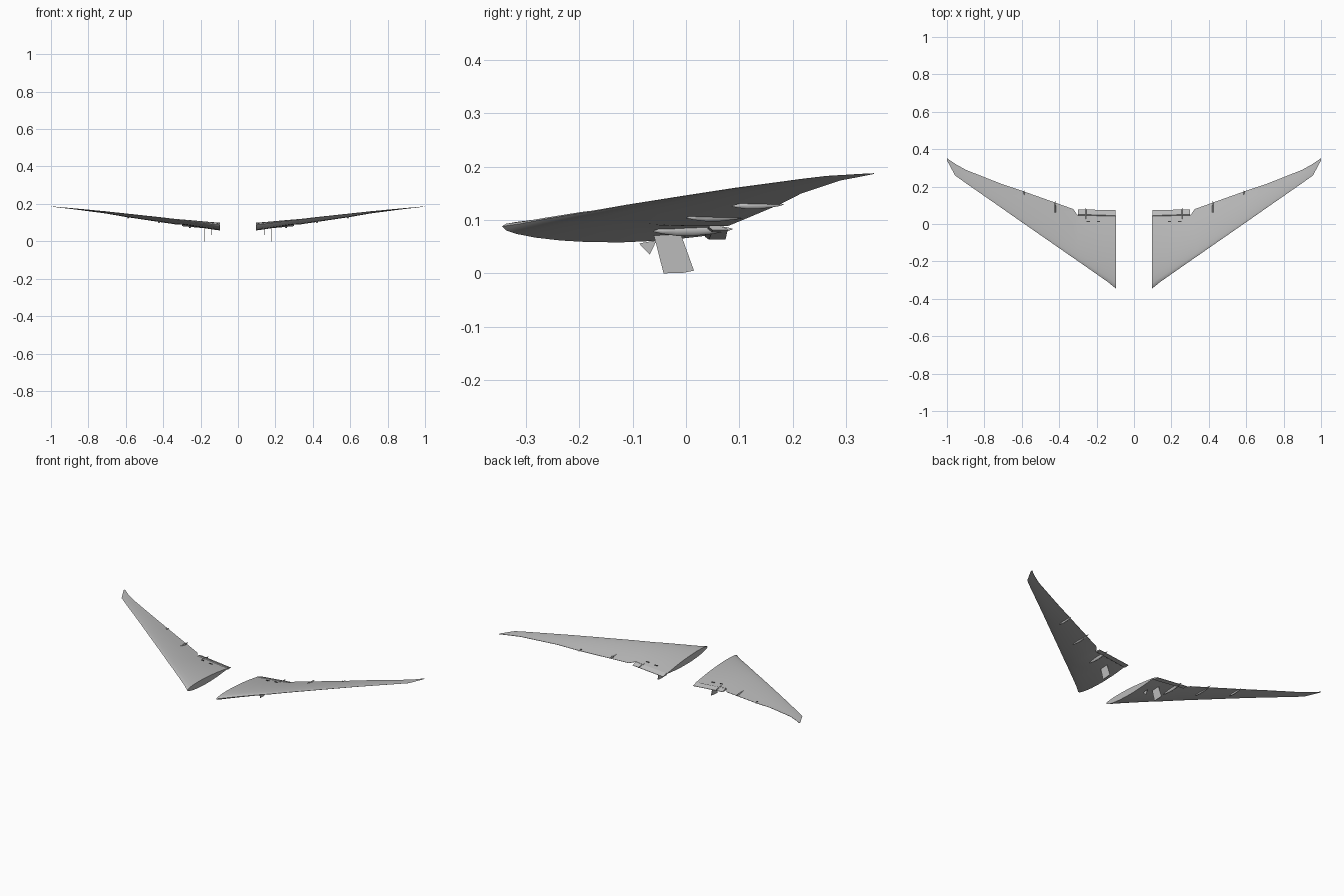
import bpy, bmesh, math
from mathutils import Vector

if "Cube" in bpy.data.objects:
    bpy.data.objects.remove(bpy.data.objects["Cube"])

def material(name, v):
    m = bpy.data.materials.new(name)
    m.diffuse_color = (v, v, v, 1)
    m.use_nodes = True
    m.node_tree.nodes["Principled BSDF"].inputs["Base Color"].default_value = m.diffuse_color
    return m

GREY = material("light grey", 0.5)
DARK = material("dark grey", 0.06)

def finish(name, bm, mat, smooth=None):
    bmesh.ops.recalc_face_normals(bm, faces=bm.faces)
    me = bpy.data.meshes.new(name)
    bm.to_mesh(me)
    bm.free()
    me.materials.append(mat)
    ob = bpy.data.objects.new(name, me)
    bpy.context.collection.objects.link(ob)
    # both sides come from one mirrored part
    ob.modifiers.new("both sides", 'MIRROR')
    if smooth:
        bpy.context.view_layer.objects.active = ob
        ob.select_set(True)
        bpy.ops.object.shade_smooth_by_angle(angle=math.radians(smooth))
        ob.select_set(False)
    return ob

def loft(name, rings, mat, smooth=None):
    bm = bmesh.new()
    loops = [[bm.verts.new(p) for p in r] for r in rings]
    n = len(loops[0])
    for a, b in zip(loops, loops[1:]):
        for i in range(n):
            j = (i + 1) % n
            bm.faces.new((a[i], a[j], b[j], b[i]))
    bm.faces.new(loops[0])
    bm.faces.new(loops[-1][::-1])
    return finish(name, bm, mat, smooth)

# wing stations: x, leading y, trailing y, leading z, trailing z, rise, drop
STATIONS = [
    (0.097, -0.345, 0.045, 0.088, 0.072, 0.025, 0.034),
    (0.14, -0.310, 0.045, 0.093, 0.075, 0.023, 0.031),
    (0.20, -0.268, 0.045, 0.101, 0.081, 0.019, 0.026),
    (0.30, -0.198, 0.045, 0.113, 0.091, 0.014, 0.018),
    (0.325, -0.181, 0.080, 0.115, 0.090, 0.014, 0.017),
    (0.42, -0.115, 0.114, 0.127, 0.104, 0.011, 0.014),
    (0.60, 0.010, 0.178, 0.147, 0.131, 0.008, 0.009),
    (0.71, 0.087, 0.215, 0.159, 0.150, 0.006, 0.006),
    (0.90, 0.219, 0.290, 0.177, 0.175, 0.003, 0.003),
    (0.957, 0.260, 0.322, 0.182, 0.181, 0.002, 0.002),
    (1.0, 0.340, 0.352, 0.187, 0.187, 0.0006, 0.0006),
]
CHORD = [0.02, 0.07, 0.16, 0.28, 0.42, 0.58, 0.74, 0.88]

def bulge(t):
    return 1.5 * math.sqrt(t) * (1 - t) * (1 + 0.45 * t)

def airfoil(s):
    x, y0, y1, z0, z1, up, down = s
    def at(t, h):
        return Vector((x, y0 + t * (y1 - y0), z0 + t * (z1 - z0) + h))
    top = [at(t, up * bulge(t)) for t in CHORD]
    low = [at(t, -down * bulge(t)) for t in CHORD]
    return [at(0, 0)] + top + [at(1, 0.0008), at(1, -0.0008)] + low[::-1]

loft("wing", [airfoil(s) for s in STATIONS], GREY, 40)

# lowered inboard flap behind the wing
def flap_ring(x, y0, y1, z):
    return [(x, y0, z), (x, y0 + 0.01, z + 0.007), (x, y1, z - 0.004),
            (x, y1, z - 0.006), (x, y0 + 0.008, z - 0.006)]
loft("inboard_flap", [flap_ring(0.10, 0.035, 0.074, 0.069),
                      flap_ring(0.30, 0.042, 0.078, 0.087)], GREY)

# flap track fairings: slim spindles under the trailing edge
def fairing(x, y0, y1, z, r, rise):
    rings = []
    for t, k in [(0, 0.08), (0.12, 0.5), (0.3, 0.9), (0.5, 1), (0.75, 0.75), (0.93, 0.35), (1, 0.06)]:
        rings.append([(x + 0.65 * r * k * math.cos(a), y0 + t * (y1 - y0),
                       z + rise * t + r * k * math.sin(a))
                      for a in [i * math.pi / 4 for i in range(8)]])
    loft("flap_track_fairing", rings, GREY, 50)

for f in [(0.257, -0.062, 0.087, 0.079, 0.011, 0.004),
          (0.422, 0.000, 0.126, 0.104, 0.009, 0.005),
          (0.588, 0.085, 0.183, 0.126, 0.007, 0.003)]:
    fairing(*f)

# thin upright plates: landing gear doors and the small strut door
def plate(name, x, outline, thick=0.003):
    loft(name, [[(x + d, y, z) for y, z in outline] for d in (-thick / 2, thick / 2)], GREY)

plate("gear_door", 0.178, [(-0.062, 0.078), (-0.012, 0.08), (0.015, 0.005), (-0.005, 0.001), (-0.042, 0)])
plate("strut_door", 0.14, [(-0.088, 0.056), (-0.055, 0.062), (-0.068, 0.035)])

# height of the wing's upper skin, for the small slots
def skin(x, y):
    for a, b in zip(STATIONS, STATIONS[1:]):
        if a[0] <= x <= b[0]:
            k = (x - a[0]) / (b[0] - a[0])
            s = [p + k * (q - p) for p, q in zip(a, b)]
            t = (y - s[1]) / (s[2] - s[1])
            return s[3] + t * (s[4] - s[3]) + s[5] * bulge(t)

# narrow slots along the rear of the upper skin
for x, y, w in [(0.19, 0.013, 0.018), (0.245, 0.013, 0.018),
                (0.42, 0.095, 0.008), (0.588, 0.160, 0.008)]:
    bm = bmesh.new()
    bmesh.ops.create_cube(bm, size=1)
    z = skin(x, y)
    for v in bm.verts:
        v.co = (x + v.co.x * w, y + v.co.y * 0.006, z + v.co.z * 0.005)
    finish("hinge_slot", bm, DARK)
